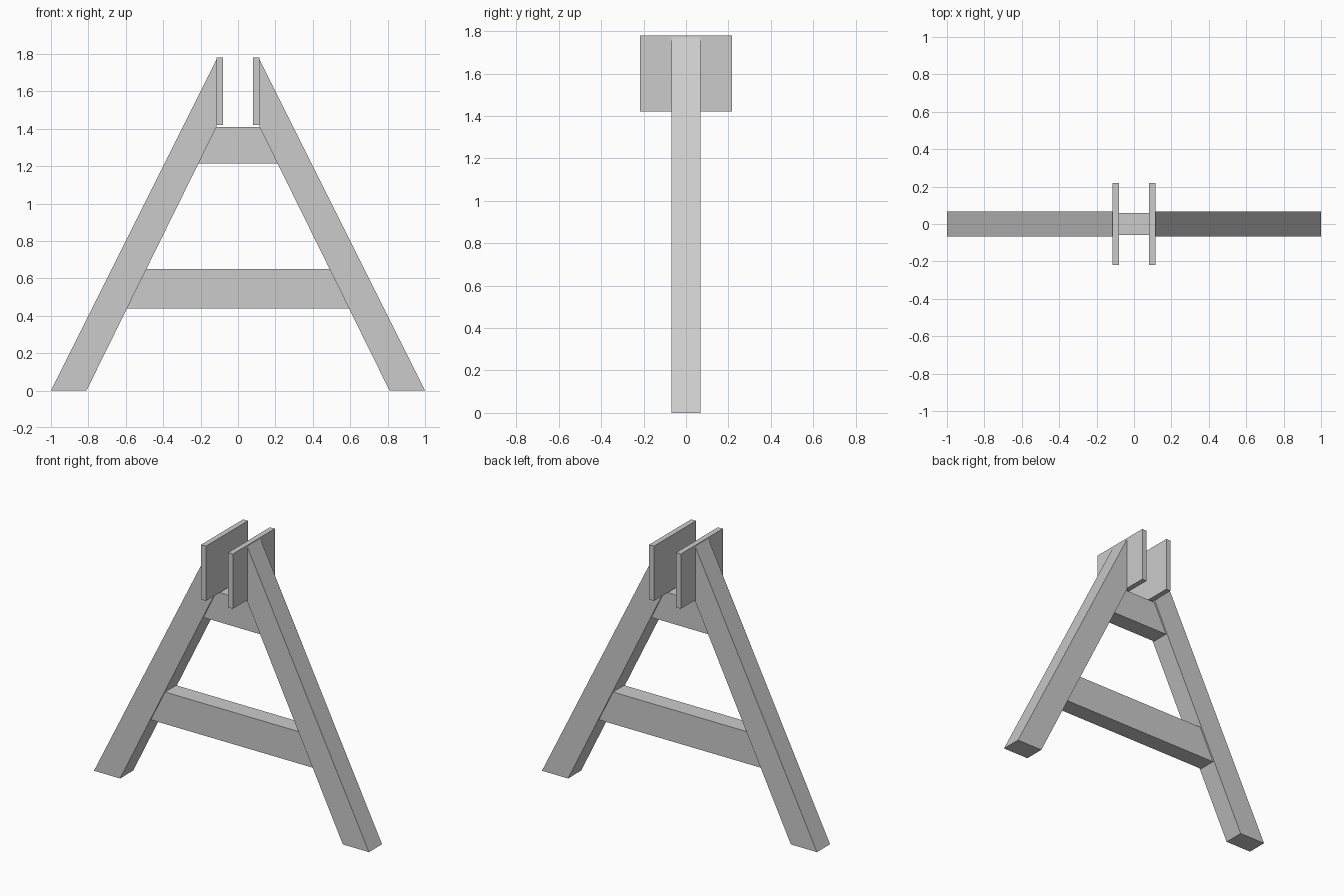
import bpy
import bmesh

cube = bpy.data.objects.get("Cube")
if cube:
    bpy.data.objects.remove(cube, do_unlink=True)

grey = bpy.data.materials.new("light_grey")
grey.use_nodes = True
colour = (0.6, 0.6, 0.6, 1)
grey.diffuse_color = colour
grey.node_tree.nodes["Principled BSDF"].inputs["Base Color"].default_value = colour


def extrude_profile(name, profile, half_depth):
    """Solid board from an x-z outline, centred on y = 0."""
    bm = bmesh.new()
    face = bm.faces.new([bm.verts.new((x, -half_depth, z)) for x, z in profile])
    result = bmesh.ops.extrude_face_region(bm, geom=[face])
    verts = [v for v in result["geom"] if isinstance(v, bmesh.types.BMVert)]
    bmesh.ops.translate(bm, verts=verts, vec=(0, 2 * half_depth, 0))
    bmesh.ops.recalc_face_normals(bm, faces=bm.faces)
    mesh = bpy.data.meshes.new(name)
    bm.to_mesh(mesh)
    bm.free()
    mesh.materials.append(grey)
    obj = bpy.data.objects.new(name, mesh)
    bpy.context.collection.objects.link(obj)
    return obj


FOOT_OUT, FOOT_IN, TOP_X = 1.0, 0.81, 0.115
LEG_TOP, INNER_TOP = 1.77, 1.41


def inner_x(z):
    """Half width between the legs at height z."""
    return FOOT_IN + (TOP_X - FOOT_IN) * z / INNER_TOP


# Slanted legs and the upright plates fixed to their tops
for side, s in (("left", 1), ("right", -1)):
    leg = [(FOOT_OUT, 0), (TOP_X, LEG_TOP), (TOP_X, INNER_TOP), (FOOT_IN, 0)]
    plate = [(0.08, 1.42), (TOP_X, 1.42), (TOP_X, 1.78), (0.08, 1.78)]
    extrude_profile(side + "_leg", [(s * x, z) for x, z in leg], 0.068)
    extrude_profile(side + "_plate", [(s * x, z) for x, z in plate], 0.218)

# Crossbars with ends mitred to the legs
for name, low, high in (("lower_crossbar", 0.44, 0.65),
                        ("upper_crossbar", 1.215, INNER_TOP)):
    a, b = inner_x(low), inner_x(high)
    extrude_profile(name, [(-a, low), (a, low), (b, high), (-b, high)], 0.058)
